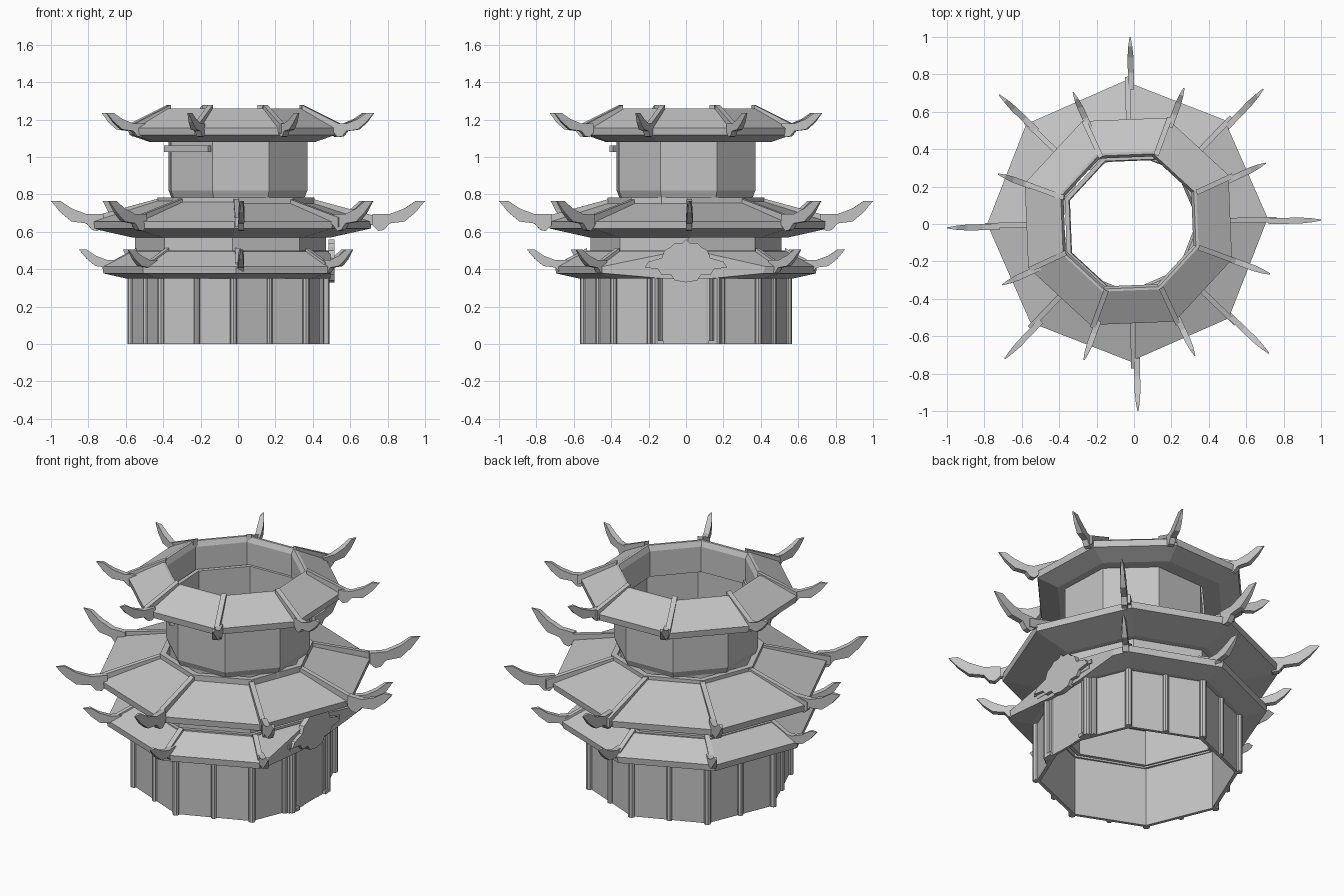
import bpy, bmesh
from math import sin, cos, pi, radians
from mathutils import Vector, Matrix

cube = bpy.data.objects.get("Cube")
if cube:
    bpy.data.objects.remove(cube)

stone = bpy.data.materials.new("light_grey")
stone.use_nodes = True
GREY = (0.55, 0.55, 0.55, 1)
stone.diffuse_color = GREY
stone.node_tree.nodes["Principled BSDF"].inputs["Base Color"].default_value = GREY


def finish(name, bm):
    bmesh.ops.recalc_face_normals(bm, faces=bm.faces)
    mesh = bpy.data.meshes.new(name)
    bm.to_mesh(mesh)
    bm.free()
    mesh.materials.append(stone)
    obj = bpy.data.objects.new(name, mesh)
    bpy.context.collection.objects.link(obj)
    return obj


def ring_solid(name, profile, turn=0, centre=(0, 0), cut=None):
    """Sweep a closed (radius, height) profile round eight corners."""
    bm = bmesh.new()
    rings = []
    for i in range(8):
        a = radians(45 * i + turn)
        rings.append([bm.verts.new((centre[0] + r * cos(a), centre[1] + r * sin(a), z))
                      for r, z in profile])
    n = len(profile)
    for i in range(8):
        a, b = rings[i], rings[(i + 1) % 8]
        for j in range(n):
            k = (j + 1) % n
            bm.faces.new((a[j], b[j], b[k], a[k]))
    if cut:
        bmesh.ops.bisect_plane(bm, geom=bm.verts[:] + bm.edges[:] + bm.faces[:],
                               plane_co=(cut, 0, 0), plane_no=(1, 0, 0), clear_outer=True)
        bmesh.ops.holes_fill(bm, edges=[e for e in bm.edges if e.is_boundary])
    return finish(name, bm)


def tube(name, outer, inner, low, high, **kw):
    return ring_solid(name, [(outer, high), (outer, low), (inner, low), (inner, high)], **kw)


def fin(name, points, widths, angle, centre=(0, 0)):
    """Upright plate following a radial outline, with a half width per point."""
    bm = bmesh.new()
    sides = [[bm.verts.new((r, s * w, z)) for (r, z), w in zip(points, widths)] for s in (-1, 1)]
    bm.faces.new(sides[0])
    bm.faces.new(sides[1])
    for j in range(len(points)):
        k = (j + 1) % len(points)
        bm.faces.new((sides[0][j], sides[0][k], sides[1][k], sides[1][j]))
    bm.transform(Matrix.Translation((*centre, 0)) @ Matrix.Rotation(radians(angle), 4, 'Z'))
    return finish(name, bm)


def box(name, centre, size, angle=0):
    bm = bmesh.new()
    bmesh.ops.create_cube(bm, size=1)
    bm.transform(Matrix.Translation(centre) @ Matrix.Rotation(radians(angle), 4, 'Z')
                 @ Matrix.Diagonal((*size, 1)))
    return finish(name, bm)


def column(name, x, y, height, radius=0.019):
    bm = bmesh.new()
    bmesh.ops.create_cone(bm, cap_ends=True, segments=8, radius1=radius, radius2=radius, depth=height)
    bm.transform(Matrix.Translation((x, y, height / 2)))
    return finish(name, bm)


# Upswept horn outline, measured back from its tip
HORN = [(-.28, -.13), (-.25, -.16), (-.22, -.155), (-.19, -.12), (-.11, -.11), (-.05, -.06),
        (0, 0), (-.05, 0), (-.11, -.04), (-.19, -.07), (-.28, -.07)]


def roof(name, top, eave, base, tip, horn_scale, turn, centre, cut=None):
    """Sloping roof ring with a ridge bar and a horn on each corner."""
    (ri, zi), (ro, zo), (rb, zb) = top, eave, base
    ring_solid(name, [top, eave, (ro - .005, zo - .037), base, (ri - .03, zb), (ri - .03, zi - .03), (ri - .015, zi)],
               turn=turn, centre=centre, cut=cut)
    for i in range(8):
        if cut and i == 0:
            continue
        a = 45 * i + turn
        # ridge outer end meets the horn
        end = tip[0] - .22 * horn_scale
        ridge = [(ri - .015, zi + .018), (end, zo + .022), (end, zo - .03), (ri - .015, zi - .03)]
        fin(f"{name}_ridge_{i}", ridge, [.014] * 4, a, (centre[0] * .5, centre[1] * .5))
        pts = [(tip[0] + r * horn_scale, tip[1] + z * horn_scale) for r, z in HORN]
        widths = [.003 if r > -.02 else (.011 if r > -.08 else .016) for r, z in HORN]
        fin(f"{name}_horn_{i}", pts, widths, a)


MID_TURN, TOP_TURN = 1.2, 24.8
FRONT_X = 0.475
BASE = (-.025, 0)

# Ground storey walls with the entrance side cut flat
tube("ground_wall", .545, .525, 0, .38, centre=BASE, cut=FRONT_X)
box("entrance_wall", (FRONT_X - .01, 0, .18), (.014, .38, .36))
corners = [Vector((BASE[0] + .548 * cos(i * pi / 4), .548 * sin(i * pi / 4), 0)) for i in range(8)]
for i in range(8):
    mid = (corners[i] + corners[(i + 1) % 8]) / 2
    if i:
        column(f"corner_column_{i}", corners[i].x, corners[i].y, .38)
    column(f"middle_column_{i}", mid.x, mid.y, .38, .016)

# Entrance columns, stepped brackets and carved crest
for s, side in ((1, "left"), (-1, "right")):
    column(f"entrance_column_{side}", FRONT_X - .005, s * .165, .37, .02)
    column(f"entrance_post_{side}", FRONT_X - .005, s * .135, .36, .011)
    box(f"entrance_foot_{side}", (FRONT_X, s * .135, .01), (.03, .03, .02))
    for k in range(3):
        box(f"bracket_{side}_{k}", (FRONT_X, s * .165, .375 + k * .022),
            (.035 + k * .01, .06 + k * .045, .022))
box("entrance_beam", (FRONT_X, 0, .41), (.03, .5, .03))

half = [(0, .33), (.06, .34), (.08, .37), (.13, .37), (.15, .40), (.22, .41), (.2, .44),
        (.13, .46), (.115, .5), (.08, .52), (.06, .54), (.02, .54), (0, .56)]
outline = half + [(-y, z) for y, z in half[-2:0:-1]]
bm = bmesh.new()
face = bm.faces.new([bm.verts.new((.485, y, z)) for y, z in outline])
ext = bmesh.ops.extrude_face_region(bm, geom=[face])
bmesh.ops.translate(bm, vec=(.03, 0, 0), verts=[v for v in ext["geom"] if isinstance(v, bmesh.types.BMVert)])
finish("entrance_crest", bm)

# Lower roof and the low storey above it
roof("lower_roof", (.545, .495), (.70, .415), (.57, .35), (.85, .505), .8, MID_TURN, BASE, cut=.495)
tube("second_wall", .51, .49, .36, .62, turn=MID_TURN, centre=(-.04, 0))
tube("second_ledge", .53, .5, .47, .50, turn=MID_TURN, centre=(-.04, 0))

# Middle roof with a curb round the upper storey
roof("middle_roof", (.405, .765), (.75, .655), (.53, .57), (1.0, .765), 1, MID_TURN, (-.035, .015))
tube("middle_curb", .42, .385, .73, .785, turn=MID_TURN, centre=(-.01, 0))

# Upper storey, slightly tapered at its foot
ring_solid("upper_wall", [(.395, 1.1), (.395, .82), (.38, .785), (.38, .72), (.365, .72), (.37, 1.1)],
           turn=TOP_TURN)
box("upper_beam", (-.27, -.29, 1.045), (.32, .025, .035), -43)

# Upper roof, open in the middle
roof("upper_roof", (.4, 1.26), (.59, 1.155), (.47, 1.08), (.775, 1.235), .8, TOP_TURN, (-.03, .014))
